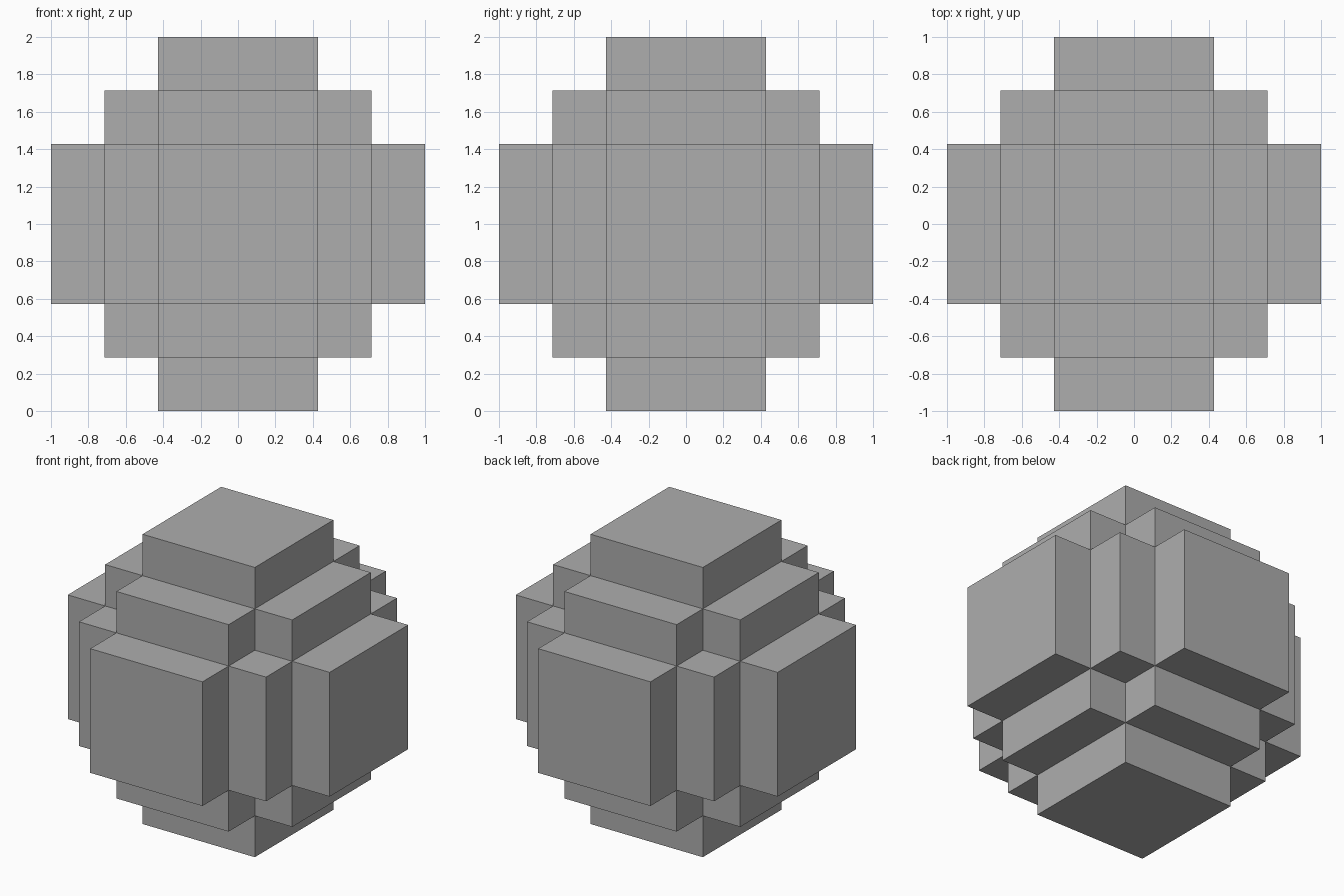
import bpy
import bmesh
from itertools import product
from mathutils import Vector

old = bpy.data.objects.get("Cube")
if old:
    bpy.data.objects.remove(old, do_unlink=True)

# One flat grey
grey = bpy.data.materials.new("plain_grey")
grey.use_nodes = True
colour = (0.42, 0.42, 0.42, 1)
grey.diffuse_color = colour
grey.node_tree.nodes["Principled BSDF"].inputs["Base Color"].default_value = colour

# Stepped block ball: cells of an uneven grid, kept in a diamond-shaped pattern
CUTS = [n / 7 for n in (-7, -5, -3, 3, 5, 7)]
STEPS = range(-2, 3)
filled = {c for c in product(STEPS, repeat=3) if sum(map(abs, c)) <= 2}

bm = bmesh.new()
verts = {}


def corner(key):
    if key not in verts:
        verts[key] = bm.verts.new(Vector([CUTS[k] for k in key]) + Vector((0, 0, 1)))
    return verts[key]


# Keep only the outer skin of the cells
for cell in sorted(filled):
    for axis, side in product(range(3), (0, 1)):
        neighbour = list(cell)
        neighbour[axis] += 2 * side - 1
        if tuple(neighbour) in filled:
            continue
        u, v = (axis + 1) % 3, (axis + 2) % 3
        ring = []
        for du, dv in ((0, 0), (1, 0), (1, 1), (0, 1)):
            key = [c + 2 for c in cell]
            key[axis] += side
            key[u] += du
            key[v] += dv
            ring.append(corner(tuple(key)))
        bm.faces.new(ring if side else ring[::-1])

mesh = bpy.data.meshes.new("stepped_ball")
bm.to_mesh(mesh)
bm.free()
mesh.materials.append(grey)
ball = bpy.data.objects.new("stepped_ball", mesh)
bpy.context.collection.objects.link(ball)
